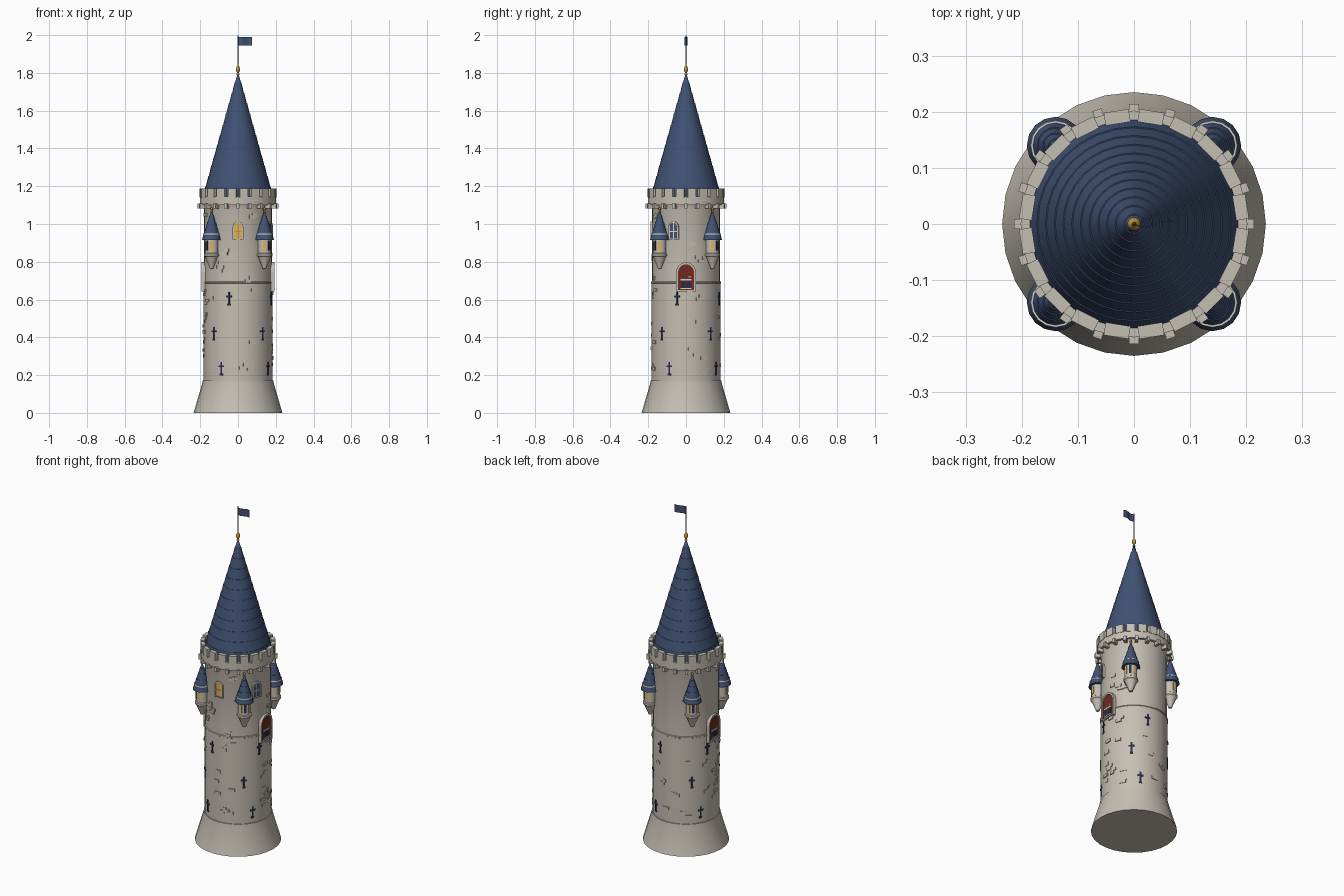
import bpy, bmesh, math, random
from mathutils import Vector

if "Cube" in bpy.data.objects:
    bpy.data.objects.remove(bpy.data.objects["Cube"])

random.seed(4)

def material(name, rgb):
    m = bpy.data.materials.new(name)
    m.diffuse_color = (*rgb, 1)
    m.use_nodes = True
    m.node_tree.nodes["Principled BSDF"].inputs["Base Color"].default_value = m.diffuse_color
    return m

STONE = material("stone", (0.56, 0.52, 0.45))
BLUE = material("roof_blue", (0.052, 0.085, 0.175))
GOLD = material("gold", (0.55, 0.31, 0.05))
GLOW = material("lit_window", (0.72, 0.45, 0.10))
DARK = material("dark_slit", (0.018, 0.03, 0.065))
RED = material("red_wood", (0.16, 0.022, 0.014))
PALE = material("pale_trim", (0.68, 0.67, 0.63))
IRON = material("pole_iron", (0.10, 0.11, 0.14))

def finish(name, bm, mat, smooth=False):
    bmesh.ops.recalc_face_normals(bm, faces=bm.faces)
    mesh = bpy.data.meshes.new(name)
    bm.to_mesh(mesh)
    bm.free()
    mesh.materials.append(mat)
    ob = bpy.data.objects.new(name, mesh)
    bpy.context.collection.objects.link(ob)
    if smooth:
        bpy.ops.object.select_all(action='DESELECT')
        ob.select_set(True)
        bpy.context.view_layer.objects.active = ob
        bpy.ops.object.shade_smooth_by_angle(angle=math.radians(25))
    return ob

def lathe(name, profile, mat, segs=28, at=(0, 0)):
    """Turn an (r, z) profile around a vertical axis."""
    bm = bmesh.new()
    rows = []
    for r, z in profile:
        if r < 1e-5:
            rows.append([bm.verts.new((at[0], at[1], z))] * segs)
        else:
            rows.append([bm.verts.new((at[0] + r * math.sin(2 * math.pi * i / segs),
                                       at[1] - r * math.cos(2 * math.pi * i / segs), z))
                         for i in range(segs)])
    for a, b in zip(rows, rows[1:]):
        for i in range(segs):
            j = (i + 1) % segs
            quad = list(dict.fromkeys([a[i], a[j], b[j], b[i]]))
            if len(quad) > 2:
                bm.faces.new(quad)
    return finish(name, bm, mat, True)

def place(az, r, u, z, at=(0, 0)):
    """Point on a wall: azimuth from the front, distance out, sideways offset, height."""
    a = math.radians(az)
    return Vector((at[0] + r * math.sin(a) + u * math.cos(a),
                   at[1] - r * math.cos(a) + u * math.sin(a), z))

def prism(bm, outline, az, r0, r1, at=(0, 0)):
    back = [bm.verts.new(place(az, r0, u, z, at)) for u, z in outline]
    front = [bm.verts.new(place(az, r1, u, z, at)) for u, z in outline]
    n = len(outline)
    bm.faces.new(front)
    bm.faces.new(back[::-1])
    for i in range(n):
        j = (i + 1) % n
        bm.faces.new((back[i], back[j], front[j], front[i]))

def rect(u, z0, z1, w):
    return [(u - w / 2, z0), (u + w / 2, z0), (u + w / 2, z1), (u - w / 2, z1)]

def arch(w, z0, z1, n=8):
    h = w / 2
    return [(-h, z0), (h, z0)] + [(h * math.cos(math.pi * i / n), z1 - h + h * math.sin(math.pi * i / n))
                                  for i in range(n + 1)]

def frame(bm, outer, inner, az, r0, r1):
    rings = [[bm.verts.new(place(az, r, u, z)) for u, z in o]
             for o, r in ((outer, r0), (outer, r1), (inner, r1), (inner, r0))]
    n = len(outer)
    for a, b in zip(rings, rings[1:]):
        for i in range(n):
            j = (i + 1) % n
            bm.faces.new((a[i], a[j], b[j], b[i]))

def single(name, mat, outlines, az, r0, r1, at=(0, 0)):
    bm = bmesh.new()
    for o in outlines:
        prism(bm, o, az, r0, r1, at)
    return finish(name, bm, mat)

def stepped_cone(r, z0, z1, rows, lip):
    pts = [(0, z0), (r - lip * 4, z0)]
    for i in range(rows):
        t, s = i / rows, (i + 1) / rows
        pts += [(r * (1 - t), z0 + (z1 - z0) * t),
                (max(r * (1 - s) + lip, 0), z0 + (z1 - z0) * s)]
    pts[-1] = (0, z1)
    return pts

# Tower shaft, flared foot and string course
lathe("flared_base", [(0, 0), (0.235, 0), (0.187, 0.165), (0.187, 0.172), (0.17, 0.172)], STONE)
lathe("tower_shaft", [(0.17, 0.16), (0.182, 0.16), (0.182, 0.685), (0.185, 0.687), (0.185, 0.694),
                      (0.180, 0.696), (0.180, 1.08), (0.187, 1.10), (0.17, 1.10)], STONE, 32)

# Battlement: parapet, merlons and corbels
lathe("parapet", [(0.178, 1.10), (0.202, 1.10), (0.202, 1.145), (0.184, 1.145), (0.178, 1.10)], STONE, 40)
merlons, corbels = bmesh.new(), bmesh.new()
for i in range(20):
    prism(merlons, rect(0, 1.14, 1.188, 0.045), 18 * i + 9, 0.181, 0.204)
    prism(corbels, rect(0, 1.082, 1.108, 0.017), 18 * i, 0.175, 0.214)
finish("merlons", merlons, STONE)
finish("corbels", corbels, STONE)

# Main roof with shingle courses, finial, pole and flag
lathe("main_roof", stepped_cone(0.187, 1.14, 1.805, 12, 0.002), BLUE, 32)
lathe("roof_finial", [(0, 1.785), (0.008, 1.79), (0.005, 1.803), (0.011, 1.812), (0.012, 1.82),
                      (0.009, 1.83), (0.004, 1.836), (0.003, 1.85), (0, 1.85)], GOLD, 12)
lathe("flag_pole", [(0.0028, 1.83), (0.0028, 1.995), (0, 2.0)], IRON, 8)
bm = bmesh.new()
cols = []
for i in range(9):
    x, y = 0.075 * i / 8, -0.006 * math.sin(i / 8 * 6)
    cols.append([bm.verts.new((x, y + dy, z)) for dy, z in
                 ((-0.001, 1.946), (-0.001, 1.99), (0.001, 1.99), (0.001, 1.946))])
for a, b in zip(cols, cols[1:]):
    for k in range(4):
        bm.faces.new((a[k], a[(k + 1) % 4], b[(k + 1) % 4], b[k]))
bm.faces.new(cols[0])
bm.faces.new(cols[-1])
finish("flag", bm, BLUE, True)

# Four hanging corner turrets
for k, az in enumerate((45, 135, 225, 315)):
    c = place(az, 0.198, 0, 0)
    at = (c.x, c.y)
    lathe(f"turret_body_{k}", [(0, 0.76), (0.010, 0.765), (0.013, 0.775), (0.034, 0.825), (0.040, 0.83),
                               (0.040, 0.842), (0.035, 0.846), (0.035, 0.93)], STONE, 16, at)
    lathe(f"turret_roof_{k}", stepped_cone(0.051, 0.915, 1.075, 5, 0.002), BLUE, 16, at)
    lathe(f"turret_roof_trim_{k}", [(0.036, 0.944), (0.0452, 0.944), (0.0438, 0.949), (0.036, 0.949)],
          PALE, 16, at)
    lathe(f"turret_finial_{k}", [(0, 1.058), (0.006, 1.063), (0.004, 1.07), (0.0075, 1.077),
                                 (0.005, 1.084), (0, 1.092)], GOLD, 10, at)
    for side, mat in ((-45, GLOW), (0, DARK), (45, GLOW)):
        single(f"turret_window_{k}_{side}", mat, [arch(0.014, 0.86, 0.912)], az + side, 0.03, 0.0365, at)

# Arrow loops, repeated on each quarter
loops = bmesh.new()
for q in range(0, 360, 90):
    for az, z in ((-15.5, 0.605), (45.5, 0.42), (-29, 0.235)):
        prism(loops, rect(0, z - 0.034, z + 0.034, 0.010), q + az, 0.175, 0.1845)
        prism(loops, rect(0, z + 0.007, z + 0.017, 0.032), q + az, 0.175, 0.1842)
        prism(loops, rect(0, z - 0.036, z - 0.026, 0.017), q + az, 0.175, 0.1842)
finish("arrow_loops", loops, DARK)

# Arched upper windows
frames = bmesh.new()
for name, az, mat in (("lit_window", 0, GLOW), ("dark_window", 69, BLUE)):
    frame(frames, arch(0.056, 0.918, 1.014), arch(0.040, 0.924, 1.006), az, 0.17, 0.187)
    single(name, mat, [arch(0.042, 0.923, 1.006)], az, 0.17, 0.182)
    single(name + "_bars", GOLD if az == 0 else PALE,
           [rect(0, 0.924, 1.004, 0.004), rect(0, 0.958, 0.963, 0.04)], az, 0.175, 0.184)

# Red shuttered bays on both sides
for k, az in enumerate((90, 270)):
    frame(frames, arch(0.104, 0.642, 0.798), arch(0.084, 0.65, 0.787), az, 0.165, 0.192)
    single(f"red_shutter_{k}", RED, [arch(0.086, 0.649, 0.787)], az, 0.165, 0.186)
    single(f"shutter_glass_{k}", DARK, [rect(-0.014, 0.66, 0.70, 0.024), rect(0.014, 0.66, 0.70, 0.024)],
           az, 0.18, 0.1875)
    single(f"shutter_sill_{k}", PALE, [rect(0, 0.70, 0.708, 0.06), rect(0, 0.656, 0.661, 0.06)],
           az, 0.18, 0.189)
    single(f"shutter_latch_{k}", GOLD, [rect(0.02, 0.716, 0.724, 0.012)], az, 0.18, 0.188)
finish("window_frames", frames, STONE)

# Scattered raised stones, some paired into steps
bricks = bmesh.new()
taken = [(0, 0.96), (69, 0.96), (90, 0.72), (270, 0.72)]
taken += [(q + a, z) for q in range(0, 360, 90)
          for a, z in ((-15.5, 0.605), (45.5, 0.42), (-29, 0.235), (45, 0.9))]
made = 0
while made < 60:
    az, z = random.uniform(0, 360), random.choice((random.uniform(0.2, 0.66), random.uniform(0.2, 1.04)))
    if any(abs((az - a + 180) % 360 - 180) < 20 and abs(z - h) < 0.09 for a, h in taken):
        continue
    made += 1
    out = random.uniform(0.1835, 0.187) - (0.002 if z > 0.69 else 0)
    w = random.uniform(0.025, 0.045)
    prism(bricks, rect(0, z, z + 0.018, w), az, 0.17, out)
    if made % 3 == 0:
        prism(bricks, rect(0, z + 0.018, z + 0.036, w * 0.6), az + 5, 0.17, out)
finish("raised_stones", bricks, STONE)
